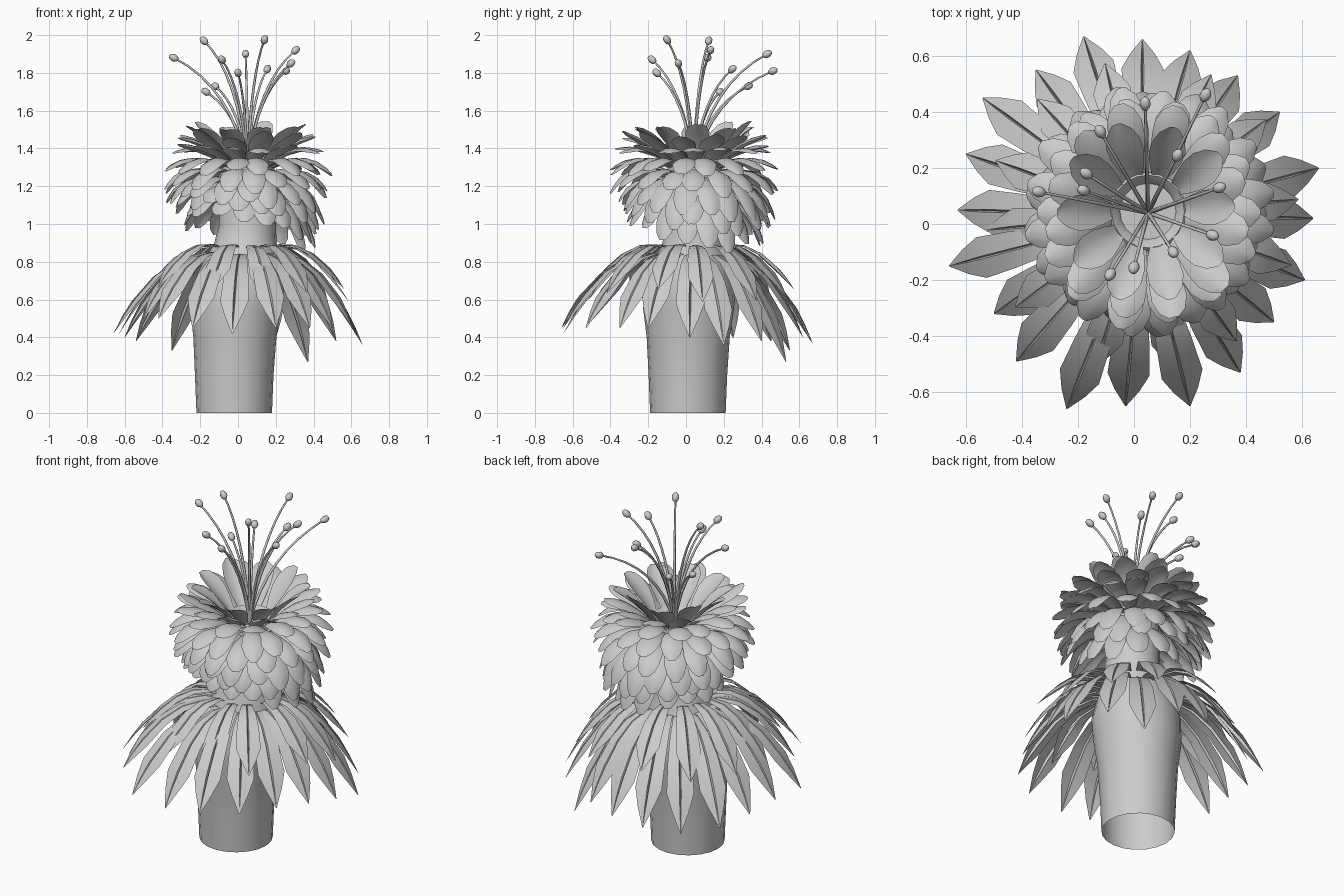
import bpy, bmesh, math, random
from mathutils import Vector, Matrix

random.seed(4)
cube = bpy.data.objects.get("Cube")
if cube:
    bpy.data.objects.remove(cube, do_unlink=True)

grey = bpy.data.materials.new("plain grey")
grey.use_nodes = True
colour = (0.6, 0.6, 0.6, 1)
grey.diffuse_color = colour
grey.node_tree.nodes["Principled BSDF"].inputs["Base Color"].default_value = colour


def finish(bm, name, angle=40):
    """Turn a bmesh into a named, smooth shaded object."""
    for face in bm.faces:
        face.smooth = True
    mesh = bpy.data.meshes.new(name)
    bm.to_mesh(mesh)
    bm.free()
    mesh.set_sharp_from_angle(angle=math.radians(angle))
    mesh.materials.append(grey)
    obj = bpy.data.objects.new(name, mesh)
    bpy.context.collection.objects.link(obj)
    return obj


def sheet(bm, rows, closed=False):
    """Skin a grid of points with quads, optionally closing each row to a ring."""
    grid = [[bm.verts.new(p) for p in row] for row in rows]
    count = len(grid[0])
    for low, high in zip(grid, grid[1:]):
        for i in range(count if closed else count - 1):
            j = (i + 1) % count
            bm.faces.new((low[i], low[j], high[j], high[i]))


def bend(start, middle, end, t):
    """Quadratic curve passing through the middle point at t = 0.5."""
    control = 2 * middle - (start + end) / 2
    point = start * (1 - t) ** 2 + control * 2 * t * (1 - t) + end * t * t
    slope = (control - start) * (1 - t) + (end - control) * t
    return point, slope.normalized()


def blade(bm, centre, angle, path, half_width, outline, section):
    """One leaf or petal: path is (radius, height), section is (across, lift)."""
    start, middle, end = (Vector(p) for p in path)
    out = Vector((math.cos(angle), math.sin(angle), 0))
    side = Vector((-out.y, out.x, 0))
    up = Vector((0, 0, 1))
    rows = []
    for t, width in outline:
        p, d = bend(start, middle, end, t)
        normal = up * d.x - out * d.y
        w = width * half_width
        rows.append([Vector(centre) + out * p.x + up * p.y + side * (u * w)
                     + normal * (lift * w) for u, lift in section])
    # The side vector runs along each row, so reverse to face upwards
    sheet(bm, [row[::-1] for row in rows])


LEAF_OUTLINE = [(0, .25), (.2, .45), (.4, .68), (.6, .88), (.8, 1), (.9, .6), (1, .03)]
PETAL_OUTLINE = [(0, .4), (.25, .7), (.5, .95), (.72, 1), (.9, .74), (1, .28)]
CREASED = [(-1, -.12), (-.07, 0), (0, -.22), (.07, 0), (1, -.12)]
DOMED = [(-1, -.3), (-.5, -.07), (0, 0), (.5, -.07), (1, -.3)]
CUPPED = [(u, -lift) for u, lift in DOMED]

# Trunk: leaning hollow lathe with a shallow dish on top: height, radius, lean
trunk_profile = [(0, .2, 0), (.2, .208, 0), (.4, .22, .05), (.55, .24, .1),
                 (.68, .245, .3), (.8, .205, .6), (.9, .165, .85), (1, .15, 1),
                 (1.2, .15, 1), (1.33, .14, 1), (1.34, .13, 1),
                 (1.32, .11, 1), (1.3, .1, 1), (1.3, .01, 1)]
bm = bmesh.new()
sides = 20
rings = []
for z, r, lean in trunk_profile:
    cx, cy = -.02 + .07 * lean, .01 + .035 * lean
    rings.append([(cx + r * math.cos(math.tau * i / sides),
                   cy + r * math.sin(math.tau * i / sides), z) for i in range(sides)])
sheet(bm, rings, closed=True)
finish(bm, "trunk")

# Skirt: long creased leaves arching out and down to these tips
skirt_tips = [
    (-.18, .67, .37), (.03, .66, .38), (.2, .62, .4), (.37, .53, .27), (.52, .4, .38),
    (.66, .2, .36), (.64, .02, .4), (.61, -.2, .45), (.5, -.35, .45), (.38, -.53, .45),
    (.2, -.65, .45), (-.03, -.65, .42), (-.24, -.66, .45), (-.42, -.49, .5),
    (-.5, -.32, .5), (-.66, -.15, .42), (-.63, .05, .42), (-.6, .25, .4),
    (-.54, .45, .38), (-.35, .55, .33)]
skirt_centre = (.03, .03, 0)
bm = bmesh.new()
for x, y, z in skirt_tips:
    dx, dy = x - skirt_centre[0], y - skirt_centre[1]
    reach = math.hypot(dx, dy)
    path = [(.11, .83), (.1 + (reach - .1) * .53, z * .4 + .605), (reach, z)]
    blade(bm, skirt_centre, math.atan2(dy, dx), path, .075, LEAF_OUTLINE, CREASED)
finish(bm, "skirt_leaves")

# Shorter leaves lying on top of the skirt
bm = bmesh.new()
upper_count = 12
for i in range(upper_count):
    angle = math.tau * (i + .3) / upper_count + random.uniform(-.1, .1)
    drop = random.uniform(-.05, .04)
    path = [(.11, .86), (.33, .865 + drop / 3), (.56, .63 + drop)]
    blade(bm, skirt_centre, angle, path, .068, LEAF_OUTLINE, CREASED)
finish(bm, "upper_skirt_leaves")

# Flower head: rows of petals from upright at the top to drooping below
head_centre = Vector((.05, .05, 0))
petal_rows = [
    ("crown_petals", 10, .064, CUPPED, 0, [(.13, 1.33), (.22, 1.43), (.33, 1.52)]),
    ("flaring_petals", 12, .064, DOMED, 0, [(.13, 1.33), (.25, 1.43), (.38, 1.48)]),
    ("upper_petals", 14, .064, DOMED, 0, [(.13, 1.32), (.28, 1.4), (.42, 1.4)]),
    ("spreading_petals", 16, .062, DOMED, 0, [(.13, 1.3), (.3, 1.35), (.44, 1.28)]),
    ("arching_petals", 17, .062, DOMED, .03, [(.14, 1.28), (.33, 1.28), (.44, 1.17)]),
    ("drooping_petals", 18, .064, DOMED, .08, [(.15, 1.25), (.33, 1.21), (.42, 1.08)]),
    ("hanging_petals", 18, .064, DOMED, .12, [(.15, 1.22), (.32, 1.16), (.395, 1.02)]),
    ("lower_petals", 17, .062, DOMED, .14, [(.15, 1.16), (.29, 1.09), (.36, .95)]),
]
for row, (name, count, half_width, section, tilt, path) in enumerate(petal_rows):
    bm = bmesh.new()
    for i in range(count):
        angle = math.tau * (i + row * .5) / count + random.uniform(-.06, .06)
        lean = tilt * .4 * (math.cos(angle) + math.sin(angle))
        stretch = random.uniform(.93, 1.04)
        wobble = random.uniform(-.025, .025)
        (r0, z0), (r1, z1), (r2, z2) = path
        bent = [(r0, z0), (r1 * stretch, z1 - lean / 2),
                (r2 * stretch, z2 - lean + wobble)]
        blade(bm, head_centre, angle, bent, half_width, PETAL_OUTLINE, section)
    finish(bm, name)

# Stamens: thin curved stalks with an egg-shaped bud on each tip
stamen_tips = [
    (-.34, .115, 1.88), (-.18, .12, 1.97), (-.17, .18, 1.7), (-.12, .33, 1.73),
    (.04, .43, 1.9), (.255, .46, 1.81), (.155, .245, 1.82), (.305, .13, 1.92),
    (.28, -.04, 1.85), (.14, -.1, 1.975), (0, -.155, 1.8), (-.085, -.18, 1.87)]
stalks, buds = bmesh.new(), bmesh.new()
root = Vector((.05, .04, 1.3))
for tip in map(Vector, stamen_tips):
    middle = root.lerp(tip, .36)
    middle.z = root.z + (tip.z - root.z) * .62
    rings = []
    for step in range(9):
        t = step / 8
        p, d = bend(root, middle, tip, t)
        a = d.orthogonal().normalized() if step == 0 else (a - d * a.dot(d)).normalized()
        b = d.cross(a)
        r = .009 - .004 * t
        rings.append([p + (a * math.cos(math.tau * k / 6) + b * math.sin(math.tau * k / 6)) * r
                      for k in range(6)])
    sheet(stalks, rings, closed=True)
    place = (Matrix.Translation(tip) @ d.to_track_quat("Z", "Y").to_matrix().to_4x4()
             @ Matrix.Diagonal((.02, .02, .027, 1)))
    bmesh.ops.create_uvsphere(buds, u_segments=8, v_segments=6, radius=1, matrix=place)
finish(stalks, "stamen_stalks", 70)
finish(buds, "stamen_buds", 70)
